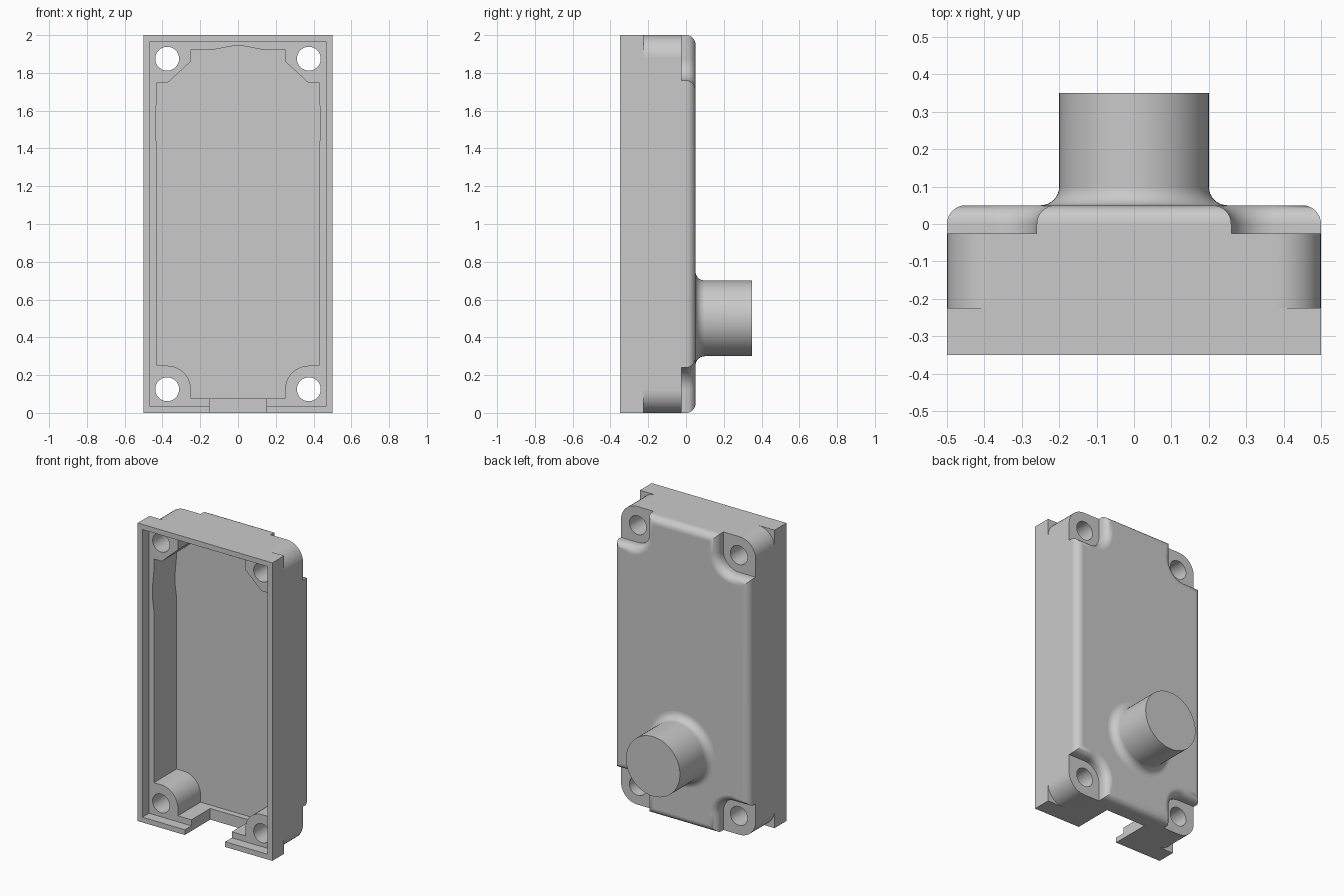
import bpy, bmesh
from math import sin, cos, pi

if "Cube" in bpy.data.objects:
    bpy.data.objects.remove(bpy.data.objects["Cube"])

grey = bpy.data.materials.new("light grey")
grey.use_nodes = True
grey.diffuse_color = (0.59, 0.59, 0.59, 1)
grey.node_tree.nodes["Principled BSDF"].inputs["Base Color"].default_value = (0.59, 0.59, 0.59, 1)


def loft(name, layers, open_start=False):
    """Skin a stack of (y, [(x, z), ...]) outlines."""
    bm = bmesh.new()
    rings = [[bm.verts.new((x, y, z)) for x, z in pts] for y, pts in layers]
    n = len(rings[0])
    for a, b in zip(rings, rings[1:]):
        for i in range(n):
            j = (i + 1) % n
            bm.faces.new((a[i], a[j], b[j], b[i]))
    if not open_start:
        bm.faces.new(rings[0])
    bm.faces.new(rings[-1])
    bmesh.ops.recalc_face_normals(bm, faces=bm.faces)
    mesh = bpy.data.meshes.new(name)
    bm.to_mesh(mesh)
    bm.free()
    mesh.materials.append(grey)
    ob = bpy.data.objects.new(name, mesh)
    bpy.context.collection.objects.link(ob)
    return ob


def arc(cx, cz, r, a0, a1, n=10):
    return [(cx + r * cos(a0 + (a1 - a0) * i / n), cz + r * sin(a0 + (a1 - a0) * i / n))
            for i in range(n + 1)]


def circle(cx, cz, r, n=48):
    return [(cx + r * cos(2 * pi * i / n), cz + r * sin(2 * pi * i / n)) for i in range(n)]


def rect(x0, x1, z0, z1):
    return [(x0, z0), (x1, z0), (x1, z1), (x0, z1)]


def mirror_x(half):
    return half + [(-x, z) for x, z in reversed(half)]


def mirror_z(quarter):
    return [(x, 2 - z) for x, z in reversed(quarter)] + quarter


def boolean(target, tool, operation):
    mod = target.modifiers.new(operation, 'BOOLEAN')
    mod.operation, mod.object, mod.solver = operation, tool, 'EXACT'
    bpy.context.view_layer.objects.active = target
    bpy.ops.object.modifier_apply(modifier=mod.name)
    bpy.data.objects.remove(tool)


# Outer shell: square flange, slab with rounded corners, raised back plate
housing = loft("housing", [(-0.35, rect(-0.5, 0.5, 0, 2)), (-0.225, rect(-0.5, 0.5, 0, 2))])
slab = mirror_x(mirror_z(arc(0.38, 1.88, 0.12, 0, pi / 2)))
boolean(housing, loft("slab", [(-0.3, slab), (-0.025, slab)]), 'UNION')


def plate(d):
    """Plate outline inset by d, with scooped corners around the screw pads."""
    quarter = [(0.5 - d, 1.76 - d)] + arc(0.375, 1.875, 0.115 + d, 1.5 * pi, pi) + [(0.26 - d, 2 - d)]
    return mirror_x(mirror_z(quarter))


layers = [(-0.1, plate(0))]
for i in range(9):
    a = i / 8 * pi / 2
    layers.append((0.05 * sin(a), plate(0.05 * (1 - cos(a)))))
boolean(housing, loft("back_plate", layers), 'UNION')

# Stepped opening at the front
lip = rect(-0.465, 0.465, 0.035, 1.965)
boolean(housing, loft("lip_cutter", [(-0.4, lip), (-0.28, lip)]), 'DIFFERENCE')

# Cavity, leaving screw bosses in the corners and slight bulges in the walls
lower = [(0.25, 0.075)] + arc(0.375, 0.125, 0.125, pi, pi / 2) + [(0.428, 0.25)]
wall = [(0.428, 1.4), (0.438, 1.48), (0.438, 1.57), (0.428, 1.68), (0.428, 1.75)]
roof = [(0.37, 1.75), (0.25, 1.86), (0.25, 1.925), (0.12, 1.925), (0.03, 1.942)]
cavity = mirror_x(lower + wall + roof)
boolean(housing, loft("cavity_cutter", [(-0.3, cavity), (-0.04, cavity)]), 'DIFFERENCE')

# Cable notch in the bottom wall
notch = rect(-0.15, 0.15, -0.1, 0.076)
boolean(housing, loft("notch_cutter", [(-0.4, notch), (-0.08, notch)]), 'DIFFERENCE')

# Screw holes
for x in (-0.375, 0.375):
    for z in (0.125, 1.875):
        hole = circle(x, z, 0.063)
        boolean(housing, loft("hole_cutter", [(-0.4, hole), (0.2, hole)]), 'DIFFERENCE')

# Round stub on the back with a flared foot
layers = []
for i in range(9):
    a = i / 8 * pi / 2
    layers.append((0.1 - 0.05 * cos(a), circle(0, 0.5, 0.25 - 0.05 * sin(a), 64)))
layers.append((0.35, circle(0, 0.5, 0.2, 64)))
stub = loft("back_stub", layers, open_start=True)

# Smooth the curved faces, keep edges sharp and large faces flat
bpy.ops.object.select_all(action='DESELECT')
for ob in (housing, stub):
    ob.select_set(True)
bpy.context.view_layer.objects.active = housing
bpy.ops.object.shade_smooth_by_angle(angle=pi / 6)
for ob in (housing, stub):
    ob.modifiers.new("flat_faces", 'WEIGHTED_NORMAL').keep_sharp = True
